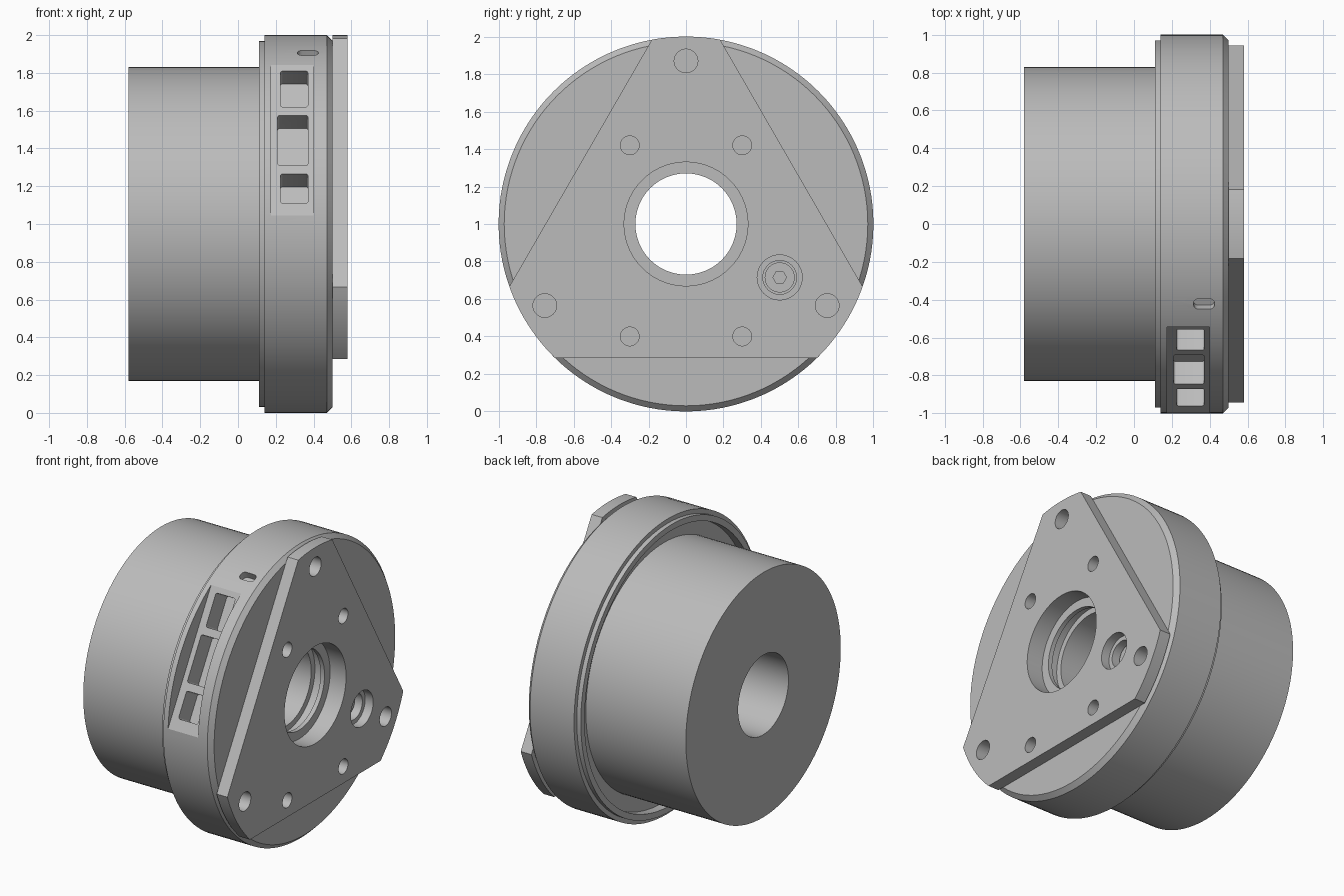
import bpy, bmesh, math
from math import sin, cos, radians
from mathutils import Matrix, Vector

cube = bpy.data.objects.get("Cube")
if cube:
    bpy.data.objects.remove(cube)

grey = bpy.data.materials.new("machined grey")
grey.use_nodes = True
colour = (0.5, 0.5, 0.5, 1)
grey.diffuse_color = colour
grey.node_tree.nodes["Principled BSDF"].inputs["Base Color"].default_value = colour

CENTRE = Vector((0, 0, 1))


def finish(name, bm):
    bmesh.ops.recalc_face_normals(bm, faces=bm.faces)
    mesh = bpy.data.meshes.new(name)
    bm.to_mesh(mesh)
    bm.free()
    mesh.materials.append(grey)
    ob = bpy.data.objects.new(name, mesh)
    bpy.context.collection.objects.link(ob)
    return ob


def lathe(name, profile, steps=128):
    """Closed (x, radius) profile turned around the model's long axis."""
    bm = bmesh.new()
    rings = []
    for i in range(steps):
        a = 2 * math.pi * i / steps
        rings.append([bm.verts.new(CENTRE + Vector((x, r * cos(a), r * sin(a))))
                      for x, r in profile])
    n = len(profile)
    for i in range(steps):
        p, q = rings[i], rings[(i + 1) % steps]
        for j in range(n):
            k = (j + 1) % n
            bm.faces.new((p[j], q[j], q[k], p[k]))
    return finish(name, bm)


def rod(name, y, z, r, x0, x1, sides=48):
    """Cylinder lying along x."""
    bm = bmesh.new()
    place = Matrix.Translation(((x0 + x1) / 2, y, z)) @ Matrix.Rotation(math.pi / 2, 4, 'Y')
    bmesh.ops.create_cone(bm, cap_ends=True, segments=sides, radius1=r, radius2=r,
                          depth=x1 - x0, matrix=place)
    return finish(name, bm)


def rim_box(angle, x0, x1, t0, t1, r0, r1, rounding):
    """Box on the rim: x range, tangent range, radial range, rounded upright edges."""
    bm = bmesh.new()
    bmesh.ops.create_cube(bm, size=1)
    for v in bm.verts:
        v.co = Vector((x0 if v.co.x < 0 else x1, t0 if v.co.y < 0 else t1,
                       r0 if v.co.z < 0 else r1))
    upright = [e for e in bm.edges if abs(e.verts[0].co.z - e.verts[1].co.z) > 0.01]
    bmesh.ops.bevel(bm, geom=upright, offset=rounding, segments=5, profile=0.5,
                    affect='EDGES')
    bm.transform(Matrix.Translation(CENTRE) @ Matrix.Rotation(radians(angle - 90), 4, 'X'))
    return finish("cutter", bm)


def cut(cutter, *targets):
    cutter.hide_render = True
    for ob in targets:
        mod = ob.modifiers.new("cut", 'BOOLEAN')
        mod.operation = 'DIFFERENCE'
        mod.solver = 'EXACT'
        mod.object = cutter
        bpy.context.view_layer.objects.active = ob
        bpy.ops.object.modifier_apply(modifier=mod.name)
    bpy.data.objects.remove(cutter)


# Rear barrel and front flange ring with its rear lip, groove and stepped bore
barrel = lathe("barrel", [(-.58, .27), (-.58, .83), (.17, .83), (.17, .27)])
flange = lathe("flange", [(.17, .27), (.17, .93), (.11, .93), (.11, .97), (.14, .97),
                          (.14, 1), (.47, 1), (.5, .97), (.5, .33), (.46, .33),
                          (.46, .27), (.43, .27), (.43, .31), (.36, .31), (.36, .27)])

# Triangular mounting plate with its corners trimmed to the rim circle
bm = bmesh.new()
outline = []
for start, end in ((79.5, 100.5), (199.5, 225.6), (314.4, 340.5)):
    for i in range(13):
        a = radians(start + (end - start) * i / 12)
        outline.append(bm.verts.new(CENTRE + Vector((.5, cos(a), sin(a)))))
face = bm.faces.new(outline)
extruded = bmesh.ops.extrude_face_region(bm, geom=[face])["geom"]
bmesh.ops.translate(bm, vec=(.08, 0, 0),
                    verts=[g for g in extruded if isinstance(g, bmesh.types.BMVert)])
plate = finish("mounting_plate", bm)

# Bore, corner holes and inner holes
cut(rod("cutter", 0, 1, .33, .45, .7, 128), plate)
for angle in (90, 210, 330):
    a = radians(angle)
    cut(rod("cutter", .87 * cos(a), 1 + .87 * sin(a), .063, .3, .7), plate, flange)
for y in (-.3, .3):
    for z in (.4, 1.42):
        cut(rod("cutter", y, z, .05, .4, .7), plate, flange)

# Recessed socket screw
cut(rod("cutter", .5, .715, .12, .52, .7), plate)
cut(rod("cutter", .5, .715, .09, .42, .7), plate, flange)
screw = rod("socket_screw", .5, .715, .08, .41, .47)
cut(rod("cutter", .5, .715, .036, .44, .6, 6), screw)

# Connector pocket with three windows, and a small slot beside it
cut(rim_box(150, .175, .40, -.6, .6, .887, 1.2, .03), flange)
for x0, t0, t1 in ((.225, .204, .423), (.21, -.154, .152), (.225, -.385, -.206)):
    cut(rim_box(150, x0, .37, t0, t1, .75, 1, .012), flange)
cut(rim_box(115, .315, .425, -.03, .03, .95, 1.1, .025), flange)

# Smooth round walls, crisp edges
for ob in (barrel, flange, plate, screw):
    bpy.ops.object.select_all(action='DESELECT')
    ob.select_set(True)
    bpy.context.view_layer.objects.active = ob
    bpy.ops.object.shade_smooth_by_angle(angle=radians(25))
